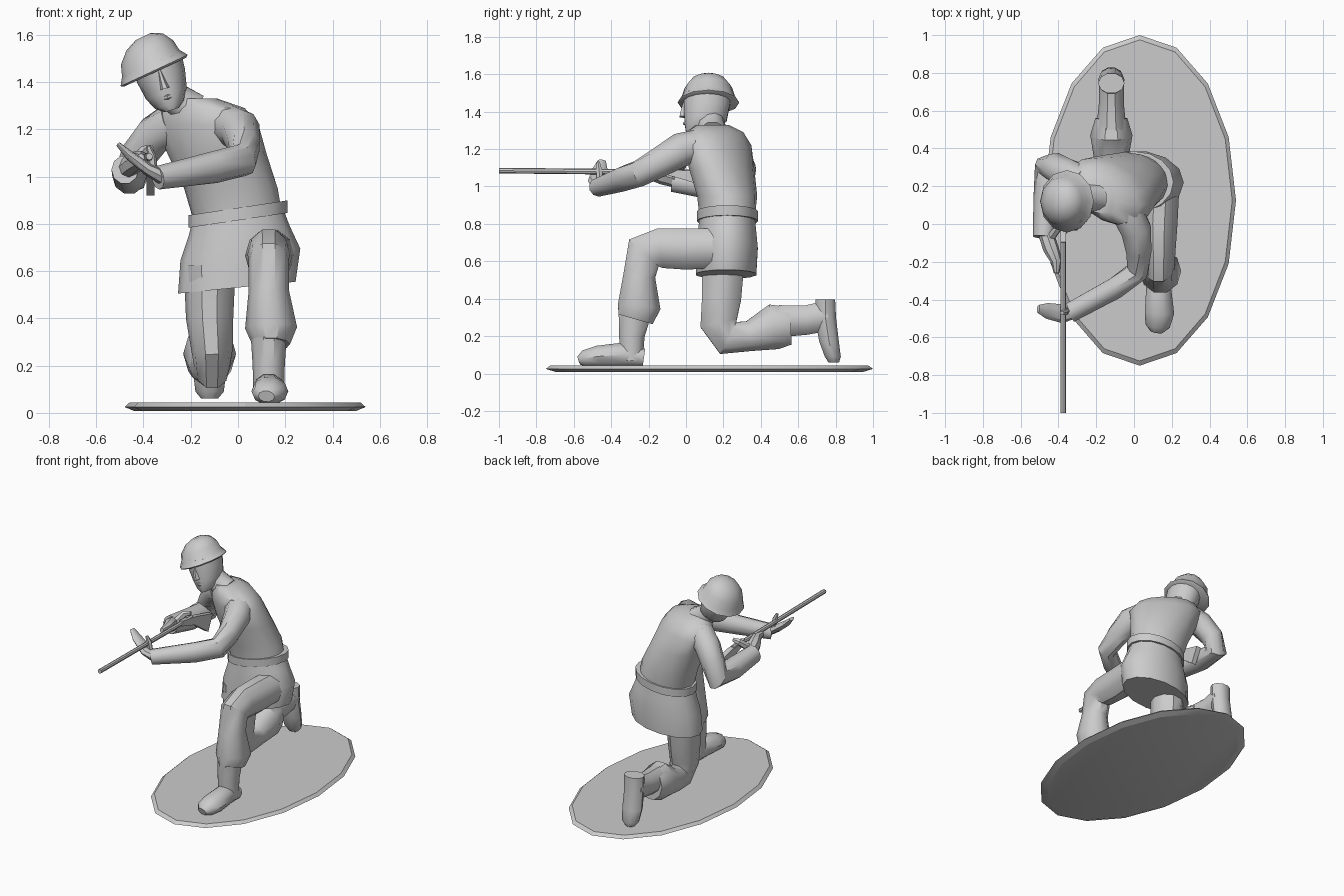
import bpy, bmesh, math
from mathutils import Vector, Matrix


def loft(name, rings, n=10, ref=(1, 0, 0), axis=None, mat=None, phase=0.0, angle=38):
    """Skin elliptical rings (x, y, z, a, b[, turn]) along a path; a lies along ref."""
    bm = bmesh.new()
    pts = [Vector(r[:3]) for r in rings]
    loops = []
    for i, r in enumerate(rings):
        if axis:
            t = Vector(axis).normalized()
        else:
            t = Vector()
            if i > 0:
                t += (pts[i] - pts[i - 1]).normalized()
            if i < len(pts) - 1:
                t += (pts[i + 1] - pts[i]).normalized()
            t.normalize()
        s = Vector(ref)
        s = (s - t * s.dot(t)).normalized()
        if len(r) > 5:
            s = Matrix.Rotation(math.radians(r[5]), 3, t) @ s
        u = t.cross(s)
        loop = []
        for k in range(n):
            w = 2 * math.pi * (k + phase) / n
            loop.append(bm.verts.new(pts[i] + s * r[3] * math.cos(w) + u * r[4] * math.sin(w)))
        loops.append(loop)
    for p, q in zip(loops, loops[1:]):
        for k in range(n):
            bm.faces.new((p[k], p[(k + 1) % n], q[(k + 1) % n], q[k]))
    bm.faces.new(loops[0])
    bm.faces.new(loops[-1])
    bmesh.ops.recalc_face_normals(bm, faces=bm.faces)
    if mat:
        bm.transform(mat)
    me = bpy.data.meshes.new(name)
    bm.to_mesh(me)
    bm.free()
    ob = bpy.data.objects.new(name, me)
    bpy.context.collection.objects.link(ob)
    bpy.ops.object.select_all(action='DESELECT')
    ob.select_set(True)
    bpy.context.view_layer.objects.active = ob
    bpy.ops.object.shade_smooth_by_angle(angle=math.radians(angle))
    return ob


UP = (0, 0, 1)

# Oval stand with a thin lens-shaped rim
loft("stand", [(.03, .125, .008, .47, .82), (.03, .125, .025, .51, .875),
               (.03, .125, .043, .49, .85)], n=16, axis=UP, angle=20)

# Twisted, leaning torso
loft("torso", [(0, .22, .82, .19, .15), (-.03, .22, .95, .2, .16, -8),
               (-.09, .19, 1.1, .22, .165, -25), (-.13, .17, 1.22, .24, .15, -33),
               (-.15, .155, 1.29, .2, .125, -35), (-.18, .14, 1.33, .1, .08, -35)],
     n=14, axis=UP)

# Tunic skirt and belt, tilted with the hips
loft("tunic_skirt", [(0, .22, .85, .19, .15), (.005, .22, .77, .215, .158),
                     (.01, .22, .67, .255, .168), (-.005, .215, .53, .25, .165)],
     n=14, axis=(-.1, 0, 1))
loft("belt", [(0, .222, .815, .212, .163), (0, .222, .868, .212, .163)],
     n=16, axis=(-.15, 0, 1))

# Forward leg
loft("front_trouser", [(.14, .2, .67, .1, .11), (.13, .0, .665, .1, .115),
                       (.13, -.14, .67, .09, .112), (.13, -.225, .645, .085, .112),
                       (.13, -.25, .52, .085, .09), (.14, -.25, .36, .11, .12),
                       (.14, -.27, .29, .08, .1)])
loft("front_boot_shaft", [(.13, -.275, .31, .075, .09), (.13, -.29, .2, .068, .072),
                          (.13, -.29, .07, .065, .062)])
loft("front_boot_foot", [(.13, -.225, .085, .06, .05), (.13, -.33, .1, .065, .07),
                         (.135, -.47, .092, .078, .06), (.125, -.54, .08, .065, .048),
                         (.12, -.57, .07, .035, .025)])

# Kneeling leg
loft("kneeling_trouser", [(-.12, .2, .62, .11, .12), (-.12, .19, .4, .1, .11),
                          (-.11, .175, .27, .088, .105), (-.11, .225, .19, .075, .1),
                          (-.12, .34, .2, .09, .085), (-.12, .47, .25, .112, .128),
                          (-.12, .56, .255, .085, .105)])
loft("kneeling_boot_shaft", [(-.12, .5, .28, .08, .09), (-.12, .64, .285, .066, .082),
                             (-.12, .76, .31, .066, .085)])
loft("kneeling_boot_foot", [(-.12, .745, .395, .07, .055), (-.12, .745, .3, .066, .06),
                            (-.12, .765, .17, .07, .055), (-.12, .785, .09, .06, .045),
                            (-.12, .79, .06, .035, .03)], axis=UP)

# Supporting arm reaching across the chest
loft("left_sleeve", [(-.05, .09, 1.225, .085, .09), (.01, -.03, 1.195, .092, .085),
                     (.025, -.14, 1.13, .08, .07), (.02, -.25, 1.07, .072, .062),
                     (-.1, -.34, 1.04, .068, .06), (-.34, -.47, .995, .05, .055)], ref=UP)
loft("left_hand", [(-.31, -.465, .995, .035, .035), (-.38, -.475, 1.03, .05, .026),
                   (-.46, -.46, 1.09, .042, .02), (-.507, -.45, 1.137, .022, .01)],
     n=8, ref=(0, 1, 0))
loft("left_thumb", [(-.36, -.46, 1.03, .02, .02), (-.365, -.465, 1.09, .018, .018),
                    (-.38, -.47, 1.13, .01, .01)], n=6)

# Trigger arm with the elbow drawn back
loft("right_sleeve", [(-.27, .22, 1.225, .09, .095), (-.355, .265, 1.175, .085, .085),
                      (-.42, .3, 1.09, .078, .078), (-.455, .3, 1.0, .072, .085),
                      (-.46, .14, 1.0, .072, .075), (-.478, -.07, 1.03, .058, .062)])
loft("right_hand", [(-.47, -.04, 1.035, .04, .045), (-.44, -.13, 1.06, .042, .048),
                    (-.41, -.2, 1.075, .03, .035), (-.41, -.26, 1.08, .015, .018)], n=8)
loft("right_thumb", [(-.44, -.07, 1.06, .025, .025), (-.4, -.02, 1.11, .022, .022),
                     (-.36, -.01, 1.12, .014, .014)], n=6, ref=UP)

# Rifle
loft("rifle_barrel", [(-.375, -1.0, 1.085, .015, .015), (-.375, .02, 1.075, .015, .015)], n=8)
loft("rifle_stock", [(-.375, -.1, 1.08, .02, .025), (-.372, .04, 1.05, .024, .04),
                     (-.37, .2, .975, .024, .085)], n=4, phase=.5)

# Neck, head and nose, tilted towards the rifle
loft("neck", [(-.19, .14, 1.28, .08, .08), (-.26, .135, 1.33, .075, .07),
              (-.32, .12, 1.4, .07, .07)], ref=(0, 1, 0))
tilt = Matrix.Translation((-.325, .105, 1.425)) @ Matrix.Rotation(math.radians(-17), 4, 'Y')
loft("head", [(0, -.055, -.15, .03, .045), (0, -.025, -.125, .065, .085),
              (0, .0, -.075, .09, .115), (0, .005, .0, .105, .125),
              (0, .01, .07, .11, .13)], n=14, axis=UP, mat=tilt)
loft("nose", [(0, -.115, -.055, .02, .028), (0, -.115, -.035, .015, .024),
              (0, -.11, .025, .008, .012)], n=6, axis=UP, mat=tilt)
loft("mouth", [(-.025, -.1, -.092, .008, .006), (0, -.11, -.092, .012, .012),
               (.025, -.1, -.092, .008, .006)], n=6, ref=UP, mat=tilt)

# Brimmed helmet
tilt = Matrix.Translation((-.36, .12, 1.46)) @ Matrix.Rotation(math.radians(-25), 4, 'Y')
loft("helmet", [(0, 0, -.02, .145, .152), (0, 0, -.012, .157, .165), (0, 0, .022, .134, .143),
                (.005, 0, .07, .122, .128), (.015, 0, .115, .085, .09),
                (.02, 0, .138, .035, .04)], n=12, axis=UP, mat=tilt)
